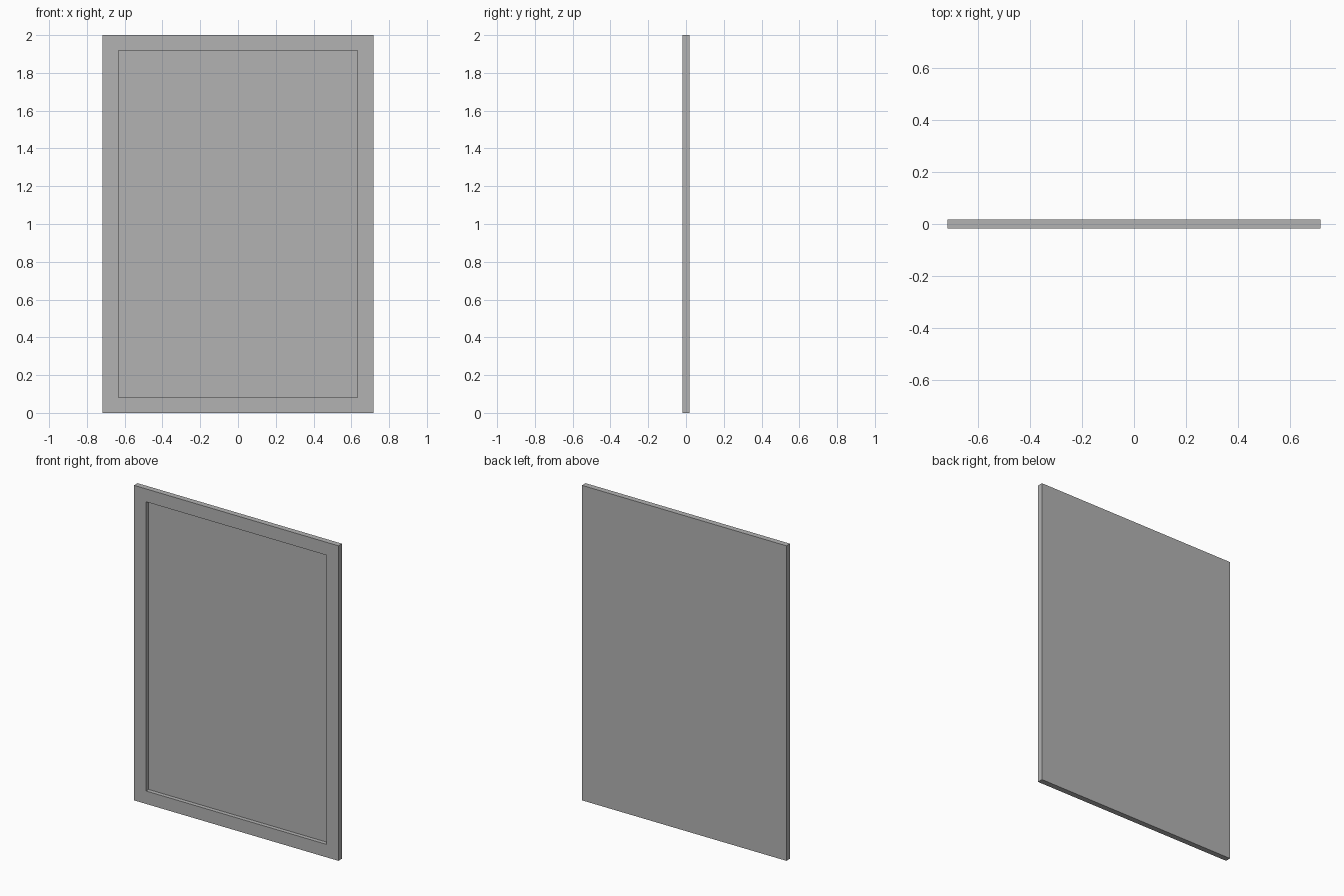
import bpy, bmesh
from mathutils import Vector

if "Cube" in bpy.data.objects:
    bpy.data.objects.remove(bpy.data.objects["Cube"])

W, H, T = 1.436, 2.0, 0.036         # panel size
OPEN_W, OPEN_H, DEPTH = 1.266, 1.836, 0.026  # recess in the front

bm = bmesh.new()
# Slab standing on the ground
bmesh.ops.create_cube(bm, size=1)
bmesh.ops.scale(bm, vec=(W, T, H), verts=bm.verts)
bmesh.ops.translate(bm, vec=(0, 0, H / 2), verts=bm.verts)

# Frame border on the front face
front = min(bm.faces, key=lambda f: f.calc_center_median().y)
bmesh.ops.inset_individual(bm, faces=[front], thickness=0.05)
for v in front.verts:
    v.co.x = OPEN_W / 2 if v.co.x > 0 else -OPEN_W / 2
    v.co.z = H / 2 + (OPEN_H / 2 if v.co.z > H / 2 else -OPEN_H / 2)

# Recessed panel behind the border
ext = bmesh.ops.extrude_discrete_faces(bm, faces=[front])["faces"][0]
bmesh.ops.translate(bm, vec=Vector((0, DEPTH, 0)), verts=ext.verts)
bm.normal_update()

mesh = bpy.data.meshes.new("recessed_panel")
bm.to_mesh(mesh)
bm.free()

# Dark grey finish
grey = bpy.data.materials.new("dark_grey")
grey.diffuse_color = (0.45, 0.45, 0.45, 1)
grey.use_nodes = True
grey.node_tree.nodes["Principled BSDF"].inputs["Base Color"].default_value = grey.diffuse_color
mesh.materials.append(grey)
bpy.context.collection.objects.link(bpy.data.objects.new("recessed_panel", mesh))
